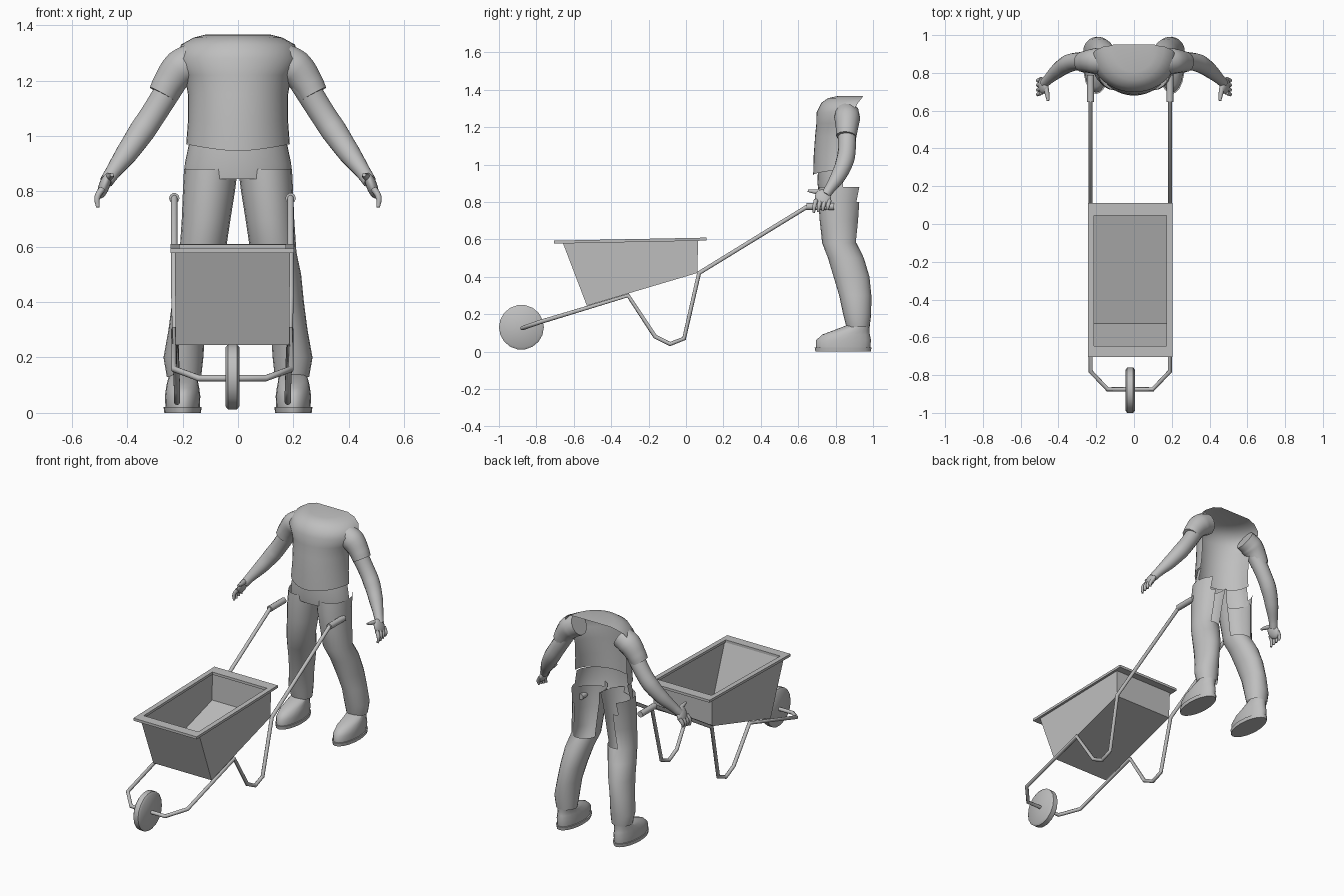
import bpy, bmesh, math
from mathutils import Vector

if bpy.data.objects.get("Cube"):
    bpy.data.objects.remove(bpy.data.objects["Cube"], do_unlink=True)

grey = bpy.data.materials.new("plain_grey")
grey.use_nodes = True
grey.diffuse_color = (0.52, 0.52, 0.52, 1)
grey.node_tree.nodes["Principled BSDF"].inputs["Base Color"].default_value = (0.52, 0.52, 0.52, 1)


def add_mesh(name, mesh, angle=50):
    ob = bpy.data.objects.new(name, mesh)
    bpy.context.collection.objects.link(ob)
    mesh.materials.clear()
    mesh.materials.append(grey)
    bpy.ops.object.select_all(action='DESELECT')
    ob.select_set(True)
    bpy.context.view_layer.objects.active = ob
    if angle:
        bpy.ops.object.shade_smooth_by_angle(angle=math.radians(angle))
    return ob


def finish(name, bm, angle=50):
    bmesh.ops.recalc_face_normals(bm, faces=bm.faces)
    mesh = bpy.data.meshes.new(name)
    bm.to_mesh(mesh)
    bm.free()
    return add_mesh(name, mesh, angle)


def loft(name, rings, closed=True, caps=False, drop=None, angle=50):
    """Skin a list of rings; drop is a rule for faces to leave open."""
    bm = bmesh.new()
    rows = [[bm.verts.new(p) for p in ring] for ring in rings]
    n = len(rows[0])
    for a, b in zip(rows, rows[1:]):
        for i in range(n if closed else n - 1):
            j = (i + 1) % n
            bm.faces.new((a[i], a[j], b[j], b[i]))
    if caps:
        bm.faces.new(rows[0])
        bm.faces.new(rows[-1])
    bmesh.ops.remove_doubles(bm, verts=bm.verts, dist=0.0005)
    if drop:
        out = [f for f in bm.faces if drop(f.calc_center_median())]
        bmesh.ops.delete(bm, geom=out, context='FACES')
    return finish(name, bm, angle)


def oval(z, cx, cy, rx, ry, n=20):
    return [(cx + rx * math.cos(2 * math.pi * i / n),
             cy + ry * math.sin(2 * math.pi * i / n), z) for i in range(n)]


def front_arc(z, rx, ry, cy, lift=0, n=20):
    """Front half of an oval, with the sides raised by lift."""
    angles = [math.pi * (1 + i / n) for i in range(n + 1)]
    return [(rx * math.cos(a), cy + ry * math.sin(a), z + lift * abs(math.cos(a)) ** 1.5)
            for a in angles]


def tube(name, points, radius, radii=None, smooth=False, res=3):
    """Round tube through points, with an optional radius factor at each one."""
    cu = bpy.data.curves.new(name, 'CURVE')
    cu.dimensions = '3D'
    cu.bevel_depth = radius
    cu.bevel_resolution = res
    cu.use_fill_caps = True
    sp = cu.splines.new('BEZIER' if smooth else 'POLY')
    pts = sp.bezier_points if smooth else sp.points
    pts.add(len(points) - 1)
    for i, p in enumerate(points):
        if smooth:
            pts[i].co = p
            pts[i].handle_left_type = pts[i].handle_right_type = 'AUTO'
        else:
            pts[i].co = (*p, 1)
        if radii:
            pts[i].radius = radii[i]
    if smooth:
        sp.resolution_u = 6
    temp = bpy.data.objects.new(name, cu)
    bpy.context.collection.objects.link(temp)
    bpy.context.view_layer.update()
    mesh = bpy.data.meshes.new_from_object(temp.evaluated_get(bpy.context.evaluated_depsgraph_get()))
    bpy.data.objects.remove(temp, do_unlink=True)
    return add_mesh(name, mesh)


def ball(name, centre, scale, tilt):
    bpy.ops.mesh.primitive_uv_sphere_add(segments=16, ring_count=10, radius=1,
                                         location=centre, rotation=tilt)
    ob = bpy.context.object
    ob.name = name
    ob.scale = scale
    ob.data.materials.append(grey)
    bpy.ops.object.shade_smooth()


# ---- Wheelbarrow ----
MID = -0.02

# Tray: open box with a sloping floor
def rect(half, y0, z0, y1, z1):
    return [(MID - half, y0, z0), (MID + half, y0, z0), (MID + half, y1, z1), (MID - half, y1, z1)]


bm = bmesh.new()
low = [bm.verts.new(p) for p in rect(0.205, -0.53, 0.245, 0.06, 0.42)]
high = [bm.verts.new(p) for p in rect(0.208, -0.66, 0.585, 0.065, 0.592)]
bm.faces.new(low[::-1])
for i in range(4):
    j = (i + 1) % 4
    bm.faces.new((low[i], low[j], high[j], high[i]))
tray = finish("tray", bm, 0)
tray.modifiers.new("wall", 'SOLIDIFY').thickness = 0.008

# Rim: flat frame around the tray opening
outer, inner = (0.223, -0.705, 0.11), (0.192, -0.645, 0.045)
rings = []
for (half, y0, y1), drop in ((outer, 0.016), (outer, 0), (inner, 0), (inner, 0.016), (outer, 0.016)):
    top = [0.593 + 0.016 * (y + 0.7) / 0.8 - drop for y in (y0, y1)]
    rings.append(rect(half, y0, top[0], y1, top[1]))
loft("tray_rim", rings, angle=30)

# Wheel: rounded disc
profile = [(-0.025, 0.0), (-0.025, 0.108), (-0.016, 0.12), (0.016, 0.12), (0.025, 0.108), (0.025, 0.0)]
N = 18
loft("wheel", [[(MID + x, -0.88 + r * math.cos(2 * math.pi * i / N), 0.13 + r * math.sin(2 * math.pi * i / N))
                for i in range(N)] for x, r in profile], angle=40)

# Tubular frame, legs and grips
for s, side in ((1, "left"), (-1, "right")):
    x = MID + s * 0.21
    leg_x = MID + s * 0.2
    tube(side + "_frame", [(MID, -0.875, 0.125), (MID + s * 0.12, -0.875, 0.125),
                           (x, -0.78, 0.158), (x, -0.31, 0.30),
                           (leg_x, -0.165, 0.08), (leg_x, -0.085, 0.04),
                           (leg_x, -0.01, 0.07), (x, 0.07, 0.42), (x, 0.66, 0.782)], 0.0115)
    tube(side + "_grip", [(x, 0.645, 0.775), (x, 0.79, 0.775)], 0.019)

# ---- Figure ----
# Shirt: front shell curving over the shoulders, open at the back
shirt = [(0.945, 0.187, 0.17, 0.85, 0.025), (1.05, 0.181, 0.172, 0.855), (1.15, 0.181, 0.17, 0.86),
         (1.22, 0.192, 0.173, 0.87), (1.28, 0.225, 0.192, 0.89), (1.33, 0.205, 0.197, 0.92),
         (1.355, 0.16, 0.18, 0.94), (1.365, 0.12, 0.14, 0.945), (1.367, 0.11, 0.0, 0.95)]
loft("shirt", [front_arc(*r) for r in shirt], closed=False, angle=70)

# Hips: front shell of the trousers
hips = [(0.845, 0.195, 0.13, 0.84), (0.90, 0.192, 0.137, 0.84), (0.968, 0.178, 0.14, 0.845)]
loft("trouser_hips", [front_arc(*r) for r in hips], closed=False, angle=70)

leg = [(0.13, 0.195, 0.92, 0.062, 0.062), (0.20, 0.197, 0.915, 0.072, 0.075),
       (0.30, 0.185, 0.905, 0.066, 0.086), (0.40, 0.168, 0.885, 0.07, 0.096),
       (0.50, 0.15, 0.855, 0.078, 0.096), (0.58, 0.128, 0.82, 0.083, 0.092),
       (0.70, 0.115, 0.82, 0.088, 0.105), (0.80, 0.105, 0.82, 0.094, 0.112),
       (0.88, 0.098, 0.83, 0.097, 0.12)]
shoe = [(0.022, 0.2, 0.84, 0.062, 0.145), (0.06, 0.2, 0.842, 0.064, 0.147),
        (0.09, 0.2, 0.855, 0.06, 0.128), (0.11, 0.2, 0.88, 0.056, 0.1),
        (0.14, 0.197, 0.92, 0.05, 0.062)]
sole = [(0.0, 0.2, 0.84, 0.066, 0.148), (0.022, 0.2, 0.84, 0.069, 0.152)]

for s, side in ((1, "left"), (-1, "right")):
    def mirrored(rows):
        return [oval(z, s * cx, cy, rx, ry) for z, cx, cy, rx, ry in rows]

    # Trouser leg, with the back of the thigh open
    loft(side + "_trouser_leg", mirrored(leg), angle=70,
         drop=lambda c: c.z > 0.58 and c.y > 0.86 and abs(c.x) < 0.15)
    loft(side + "_shoe", mirrored(shoe), caps=True, angle=60)
    loft(side + "_sole", mirrored(sole), caps=True, angle=40)

    # Sleeve and bare arm
    def at(*p):
        return Vector((s * p[0], p[1], p[2]))

    tube(side + "_sleeve", [at(0.15, 0.86, 1.275), at(0.205, 0.862, 1.245), at(0.25, 0.86, 1.19),
                            at(0.272, 0.857, 1.15)], 0.06, [1.1, 1.15, 0.98, 0.9], True, 5)
    tube(side + "_arm", [at(0.23, 0.86, 1.2), at(0.305, 0.86, 1.08), at(0.345, 0.85, 1.02),
                         at(0.40, 0.815, 0.94), at(0.455, 0.765, 0.865), at(0.475, 0.745, 0.835)],
         0.05, [1, 0.95, 0.96, 0.82, 0.55, 0.5], True, 5)

    # Hand: palm, four fingers and thumb
    ball(side + "_palm", at(0.483, 0.732, 0.82), (0.02, 0.042, 0.05), (0.35, -s * 0.35, 0))
    for i in range(4):
        y = 0.695 + 0.024 * i
        tube(f"{side}_finger_{i + 1}", [at(0.49, y, 0.81), at(0.508, y - 0.008, 0.778),
                                        at(0.506, y - 0.012, 0.742 + 0.005 * i)],
             0.012, [1, 0.9, 0.55], True)
    tube(side + "_thumb", [at(0.468, 0.73, 0.85), at(0.46, 0.69, 0.855), at(0.455, 0.652, 0.86)],
         0.013, [1.1, 0.95, 0.55], True)
